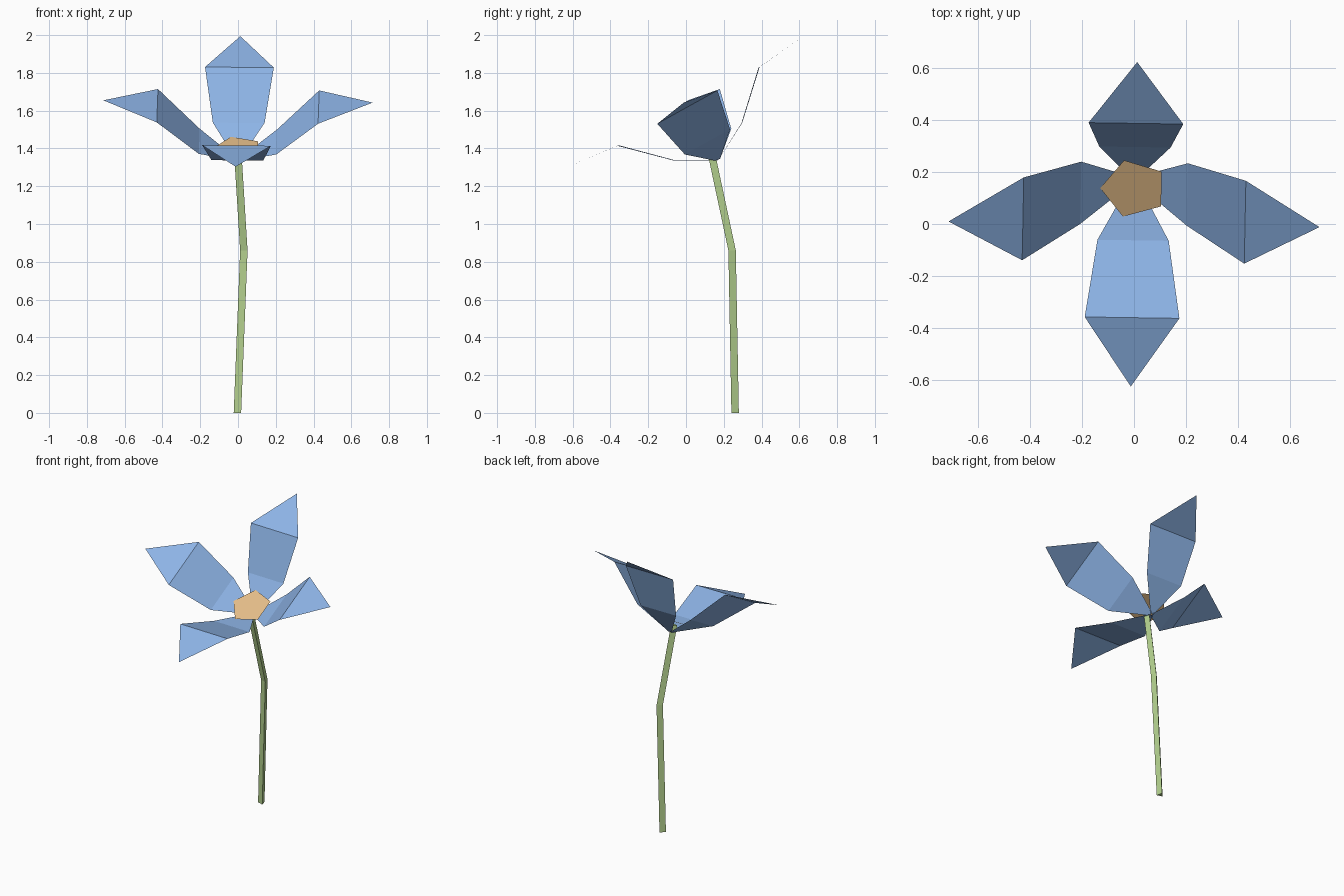
import bpy
from math import radians, sin, cos
from mathutils import Matrix, Vector

if "Cube" in bpy.data.objects:
    bpy.data.objects.remove(bpy.data.objects["Cube"])


def material(name, rgb):
    m = bpy.data.materials.new(name)
    m.diffuse_color = (*rgb, 1)
    m.use_nodes = True
    m.node_tree.nodes["Principled BSDF"].inputs["Base Color"].default_value = m.diffuse_color
    return m


blue = material("petal_blue", (0.27, 0.46, 0.80))
green = material("stem_green", (0.45, 0.63, 0.27))
tan = material("centre_tan", (0.78, 0.51, 0.25))


def add_mesh(name, verts, faces, mat, matrix=Matrix()):
    mesh = bpy.data.meshes.new(name)
    mesh.from_pydata([matrix @ Vector(v) for v in verts], [], faces)
    mesh.materials.append(mat)
    ob = bpy.data.objects.new(name, mesh)
    bpy.context.collection.objects.link(ob)
    return ob


# Flower head frame: tipped forward and turned slightly on its axis
head = (Matrix.Translation((0, 0.17, 1.34)) @ Matrix.Rotation(radians(29), 4, 'X')
        @ Matrix.Rotation(radians(-1), 4, 'Z'))

# Petals: (reach, half width, height) rows closing in a pointed tip
rows = [(0.005, 0.012, 0.0), (0.205, 0.137, 0.11), (0.427, 0.182, 0.323)]
verts = [(r, s * w, h) for r, w, h in rows for s in (-1, 1)] + [(0.713, 0, 0.353)]
faces = [(0, 2, 3, 1), (2, 4, 5, 3), (4, 6, 5)]
for i, side in enumerate(("right", "back", "left", "front")):
    add_mesh(side + "_petal", verts, faces, blue,
             head @ Matrix.Rotation(radians(90 * i), 4, 'Z'))

# Flower centre: flat pentagon
angles = [radians(36 + 72 * k) for k in range(5)]
add_mesh("flower_centre", [(0.13 * cos(a), 0.13 * sin(a), 0.07) for a in angles],
         [tuple(range(5))], tan, head)

# Stem: bent three-sided tube
path = [(0, 0.257, 0), (0.034, 0.241, 0.86), (0.002, 0.131, 1.375)]
ring = [radians(a) for a in (-45, 75, 195)]
verts = [(x + 0.0235 * cos(a), y + 0.0235 * sin(a), z) for x, y, z in path for a in ring]
faces = [(3 * k + i, 3 * k + (i + 1) % 3, 3 * k + 3 + (i + 1) % 3, 3 * k + 3 + i)
         for k in range(2) for i in range(3)] + [(2, 1, 0), (6, 7, 8)]
add_mesh("stem", verts, faces, green)
